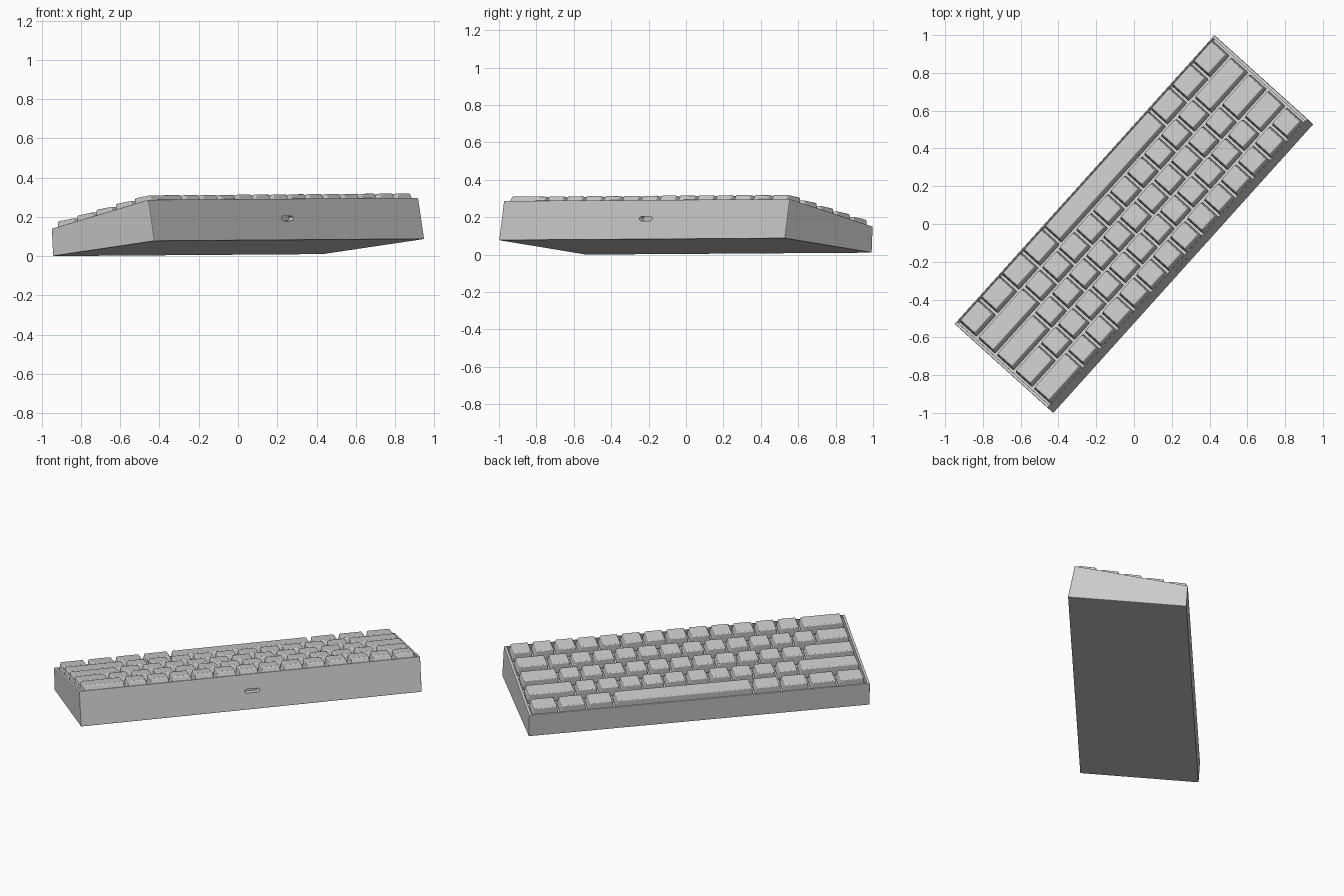
import bpy, bmesh, math
from mathutils import Matrix, Vector

if "Cube" in bpy.data.objects:
    bpy.data.objects.remove(bpy.data.objects["Cube"])

# Placement of the whole keyboard: turned on the floor, very slightly tipped sideways
ROOT = (Matrix.Translation((0, 0, 0.0052)) @ Matrix.Rotation(math.radians(228), 4, 'Z')
        @ Matrix.Rotation(0.005, 4, 'Y'))
HALF = 1.028
PROFILE = [(-0.344, 0.0), (0.3525, 0.077), (0.312, 0.288), (-0.3525, 0.140)]
bt, ft = Vector(PROFILE[2]), Vector(PROFILE[3])
SLOPE = math.atan2(bt.y - ft.y, bt.x - ft.x)
TOP_LEN = (bt - ft).length
mid = (bt + ft) / 2
# Frame lying on the sloped top of the case
DECK = ROOT @ Matrix.Translation((0, mid.x, mid.y)) @ Matrix.Rotation(SLOPE, 4, 'X')


def finish(name, bm, matrix):
    bmesh.ops.recalc_face_normals(bm, faces=bm.faces)
    mesh = bpy.data.meshes.new(name)
    bm.to_mesh(mesh)
    bm.free()
    ob = bpy.data.objects.new(name, mesh)
    bpy.context.collection.objects.link(ob)
    ob.matrix_world = matrix
    return ob


def prism(bm, points, depth):
    """Extrude a closed loop of vectors along a vector."""
    face = bm.faces.new([bm.verts.new(p) for p in points])
    res = bmesh.ops.extrude_face_region(bm, geom=[face])
    verts = [g for g in res['geom'] if isinstance(g, bmesh.types.BMVert)]
    bmesh.ops.translate(bm, verts=verts, vec=depth)


def bevel(ob, width, segments):
    m = ob.modifiers.new("bevel", 'BEVEL')
    m.width, m.segments = width, segments
    m.limit_method, m.angle_limit = 'ANGLE', math.radians(30)


def cut(ob, cutter):
    m = ob.modifiers.new("cut", 'BOOLEAN')
    m.object, m.operation, m.solver = cutter, 'DIFFERENCE', 'EXACT'
    cutter.hide_render = True
    cutter.hide_viewport = True


# Wedge-shaped case
bm = bmesh.new()
prism(bm, [Vector((-HALF, y, z)) for y, z in PROFILE], Vector((2 * HALF, 0, 0)))
case = finish("case", bm, ROOT)
bevel(case, 0.004, 2)

# Recess that holds the keys
bm = bmesh.new()
hx, hy = HALF - 0.016, TOP_LEN / 2 - 0.006
prism(bm, [Vector((sx * hx, sy * hy, -0.04)) for sx, sy in ((-1, -1), (1, -1), (1, 1), (-1, 1))],
      Vector((0, 0, 0.2)))
cut(case, finish("recess_cutter", bm, DECK))

# Rounded cable slot in the back wall
bm = bmesh.new()
loop = []
for i in range(16):
    a = math.pi * (i + 0.5) / 8
    side = 0.033 if math.cos(a) > 0 else -0.033
    loop.append(Vector((-0.01 + side + 0.012 * math.cos(a), 0.30, 0.187 + 0.012 * math.sin(a))))
prism(bm, loop, Vector((0, 0.1, 0)))
cut(case, finish("slot_cutter", bm, ROOT))

# Keys: each row is a list of widths in key units, left to right
U, V, GAP = 0.1344, 0.1355, 0.013
ROWS = [
    ("number_row_keys", [1] * 13 + [2]),
    ("upper_row_keys", [1.5] + [1] * 12 + [1.5]),
    ("home_row_keys", [1.75] + [1] * 11 + [2.25]),
    ("lower_row_keys", [2.25] + [1] * 10 + [2.75]),
    ("space_row_keys", [1.25] * 3 + [6.25] + [1.25] * 4),
]


def key(bm, x, y, w, d):
    """Tapered keycap whose top tips slightly toward the back."""
    rings = []
    for inset, zf, zb in ((0, -0.028, -0.028), (0.010, 0.034, 0.027)):
        a, b = w / 2 - inset, d / 2 - inset
        rings.append([bm.verts.new((x + sx * a, y + sy * b, zf if sy < 0 else zb))
                      for sx, sy in ((-1, -1), (1, -1), (1, 1), (-1, 1))])
    low, high = rings
    bm.faces.new(low[::-1])
    bm.faces.new(high)
    for i in range(4):
        j = (i + 1) % 4
        bm.faces.new((low[i], low[j], high[j], high[i]))


for r, (name, widths) in enumerate(ROWS):
    bm = bmesh.new()
    x = -7.5 * U
    for w in widths:
        key(bm, x + w * U / 2, (2 - r) * V, w * U - GAP, V - GAP)
        x += w * U
    row = finish(name, bm, DECK)
    bevel(row, 0.005, 2)
    for o in bpy.context.selected_objects:
        o.select_set(False)
    row.select_set(True)
    bpy.context.view_layer.objects.active = row
    bpy.ops.object.shade_smooth_by_angle(angle=math.radians(35))
